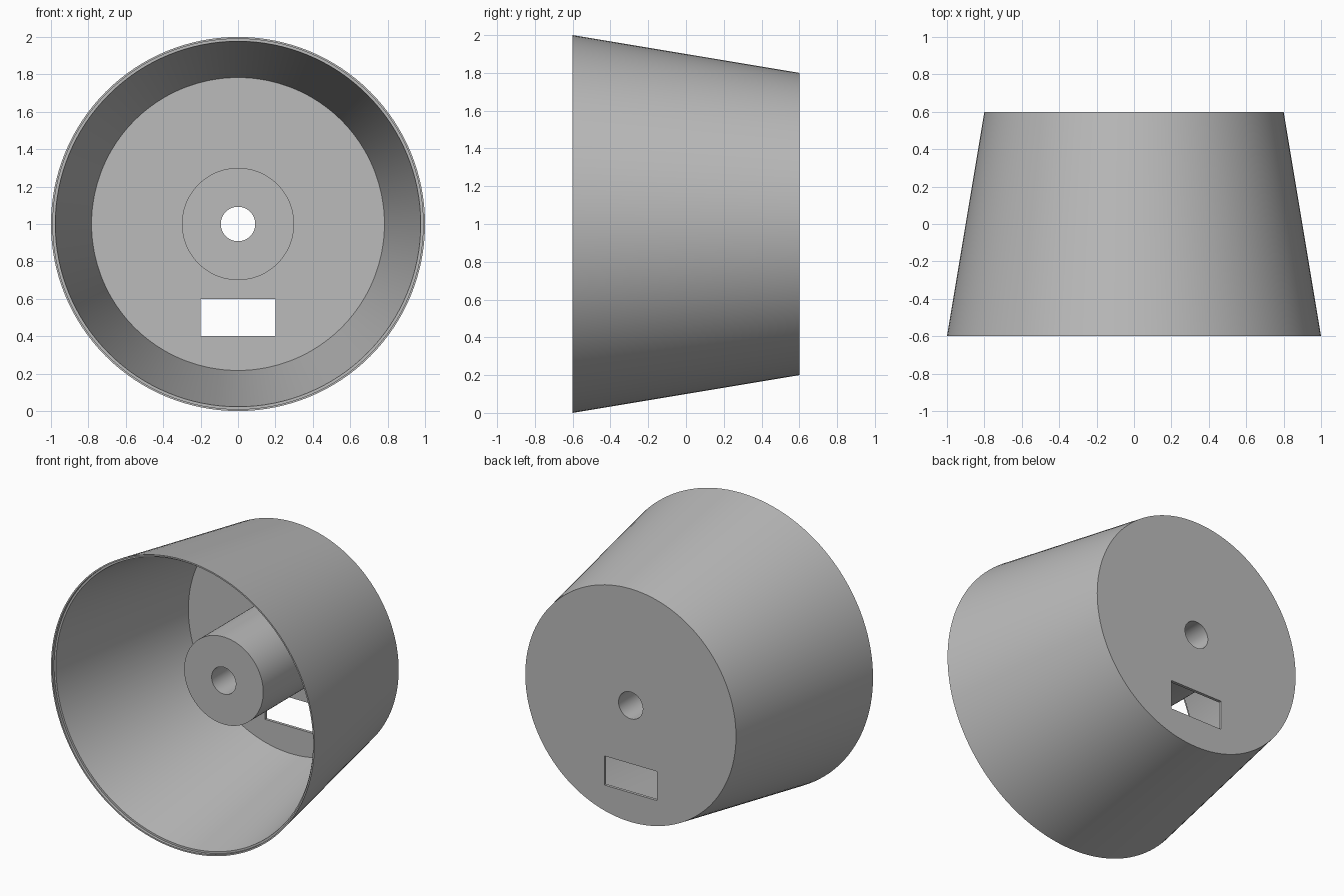
import bpy, bmesh, math
from mathutils import Matrix, Vector

cube = bpy.data.objects.get("Cube")
if cube:
    bpy.data.objects.remove(cube, do_unlink=True)

SEGMENTS = 128
CENTRE_Z = 1.0
BACK, FRONT = 0.6, -0.6
WALL = 0.02


def make_material(name, colour):
    mat = bpy.data.materials.new(name)
    mat.use_nodes = True
    mat.diffuse_color = colour
    mat.node_tree.nodes["Principled BSDF"].inputs["Base Color"].default_value = colour
    return mat


def add_object(name, bm):
    bmesh.ops.recalc_face_normals(bm, faces=bm.faces)
    mesh = bpy.data.meshes.new(name)
    bm.to_mesh(mesh)
    bm.free()
    obj = bpy.data.objects.new(name, mesh)
    bpy.context.collection.objects.link(obj)
    return obj


def lathe(name, profile):
    """Turn a closed (radius, y) profile around the y axis."""
    bm = bmesh.new()
    rings = []
    for i in range(SEGMENTS):
        a = 2 * math.pi * i / SEGMENTS
        rings.append([bm.verts.new((r * math.cos(a), y, CENTRE_Z + r * math.sin(a)))
                      for r, y in profile])
    n = len(profile)
    for i in range(SEGMENTS):
        a, b = rings[i], rings[(i + 1) % SEGMENTS]
        for j in range(n):
            k = (j + 1) % n
            bm.faces.new((a[j], a[k], b[k], b[j]))
    return add_object(name, bm)


grey = make_material("plain grey", (0.5, 0.5, 0.5, 1))

# Tapered cup with a stepped rim, a floor and a bored central hub
floor_y = BACK - WALL
step_y = FRONT + WALL
hub_front, hub_r, bore_r = -0.155, 0.3, 0.092
cup = lathe("tapered_cup_with_hub", [
    (bore_r, BACK), (0.8, BACK),
    (1.0, FRONT), (0.99, FRONT),
    (0.99, step_y), (0.977, step_y),
    (0.783, floor_y), (hub_r, floor_y),
    (hub_r, hub_front), (bore_r, hub_front),
])
cup.data.materials.append(grey)

# Rectangular slot through the floor below the hub
bm = bmesh.new()
bmesh.ops.create_cube(bm, size=1, matrix=Matrix.Translation(Vector((0, BACK, 0.5)))
                      @ Matrix.Diagonal((0.4, 0.2, 0.2, 1)))
cutter = add_object("slot_cutter", bm)
cutter.data.materials.append(grey)
cutter.hide_render = True

cut = cup.modifiers.new("slot", 'BOOLEAN')
cut.operation = 'DIFFERENCE'
cut.solver = 'EXACT'
cut.object = cutter

bpy.ops.object.select_all(action='DESELECT')
cup.select_set(True)
bpy.context.view_layer.objects.active = cup
bpy.ops.object.modifier_apply(modifier=cut.name)
bpy.data.objects.remove(cutter, do_unlink=True)
bpy.ops.object.shade_smooth_by_angle(angle=math.radians(30))
